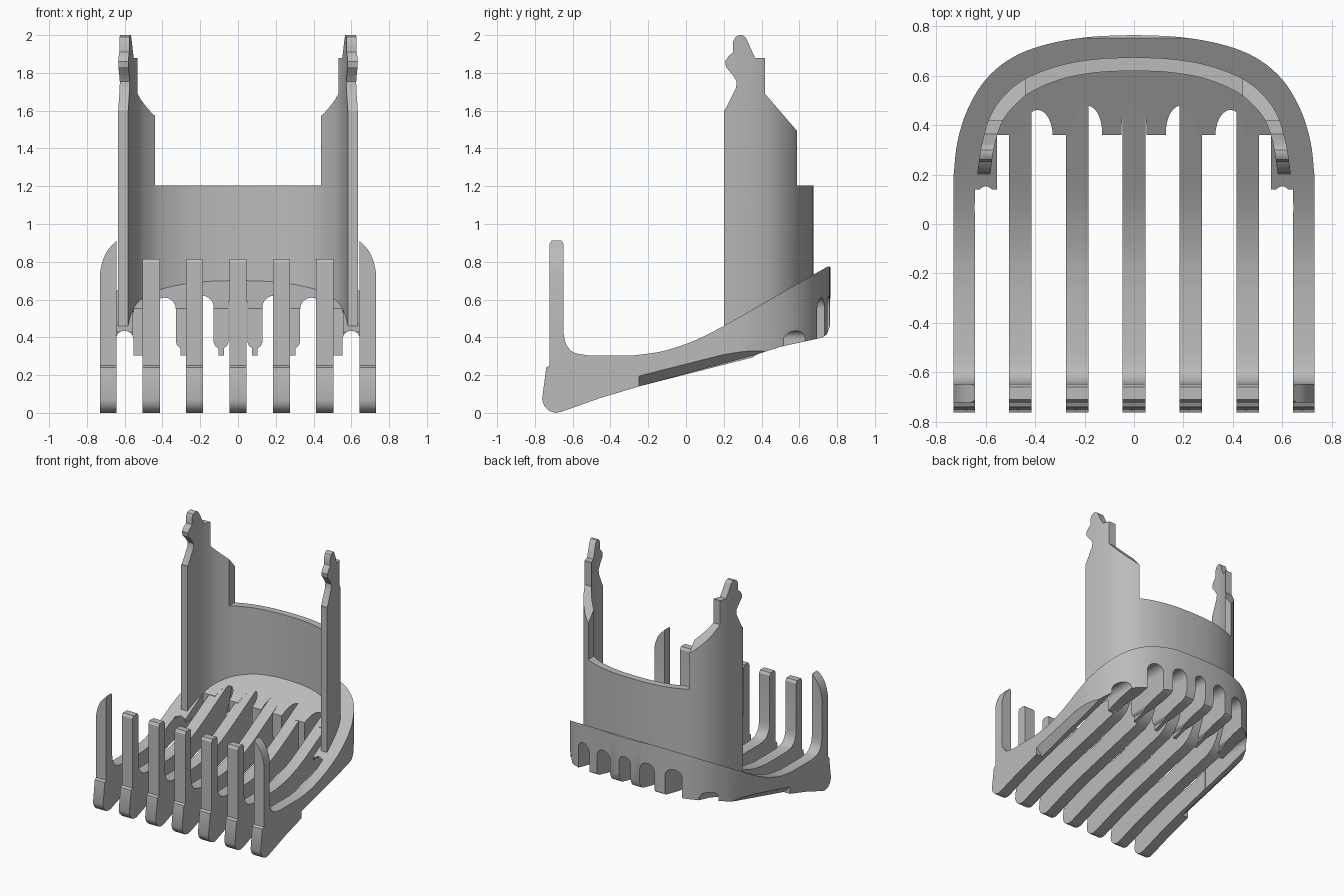
import bpy, bmesh, math
from mathutils import Vector

if "Cube" in bpy.data.objects:
    bpy.data.objects.remove(bpy.data.objects["Cube"])

grey = bpy.data.materials.new("plain_grey")
grey.diffuse_color = (0.5, 0.5, 0.5, 1)
grey.use_nodes = True
grey.node_tree.nodes["Principled BSDF"].inputs["Base Color"].default_value = grey.diffuse_color


def mesh_object(name, bm):
    bmesh.ops.recalc_face_normals(bm, faces=bm.faces)
    me = bpy.data.meshes.new(name)
    bm.to_mesh(me)
    bm.free()
    me.materials.append(grey)
    ob = bpy.data.objects.new(name, me)
    bpy.context.collection.objects.link(ob)
    return ob


def prism(name, pts, axis, lo, hi):
    """Extrude a 2D outline along x (y,z points), y (x,z) or z (x,y)."""
    place = {'x': lambda p, t: (t, p[0], p[1]),
             'y': lambda p, t: (p[0], t, p[1]),
             'z': lambda p, t: (p[0], p[1], t)}[axis]
    bm = bmesh.new()
    a = [bm.verts.new(place(p, lo)) for p in pts]
    b = [bm.verts.new(place(p, hi)) for p in pts]
    bm.faces.new(a)
    bm.faces.new(b)
    n = len(pts)
    for i in range(n):
        bm.faces.new((a[i], a[(i + 1) % n], b[(i + 1) % n], b[i]))
    return mesh_object(name, bm)


def box(x0, x1, y0, y1, z0, z1):
    return prism("cutter", [(x0, y0), (x1, y0), (x1, y1), (x0, y1)], 'z', z0, z1)


def boolean(ob, cutter, op):
    mod = ob.modifiers.new("cut", 'BOOLEAN')
    mod.operation, mod.solver, mod.object = op, 'EXACT', cutter
    bpy.context.view_layer.objects.active = ob
    bpy.ops.object.modifier_apply(modifier=mod.name)
    bpy.data.objects.remove(cutter)


def smooth(ob):
    bpy.ops.object.select_all(action='DESELECT')
    ob.select_set(True)
    bpy.context.view_layer.objects.active = ob
    bpy.ops.object.shade_smooth_by_angle(angle=math.radians(30))


def spline(pts, n=5):
    """Catmull-Rom curve through 2D points."""
    p = [Vector(q) for q in pts]
    p = [2 * p[0] - p[1]] + p + [2 * p[-1] - p[-2]]
    out = []
    for i in range(1, len(p) - 2):
        a, b, c, d = p[i - 1:i + 3]
        for k in range(n):
            t = k / n
            out.append(0.5 * (2 * b + (c - a) * t + (2 * a - 5 * b + 4 * c - d) * t * t
                              + (3 * b - a - 3 * c + d) * t ** 3))
    return out + [p[-2]]


def arch_curve(half):
    """Complete a right-hand half curve, ending on x = 0, with its mirror image."""
    right = spline(half)
    return right + [Vector((-q.x, q.y)) for q in reversed(right[:-1])]


def comb_profile(top, rear):
    """Side outline shared by the teeth and the rails."""
    nose = [(-0.69, 0), (-0.725, 0.01), (-0.75, 0.035), (-0.762, 0.07), (-0.74, 0.24), (-0.722, 0.25)]
    finger = [(-0.722, top - 0.02), (-0.71, top), (-0.66, top), (-0.648, top - 0.02)]
    fillet = spline([(-0.648, 0.42), (-0.635, 0.365), (-0.595, 0.32), (-0.52, 0.305)], 4)
    rise = spline([(-0.27, 0.305), (-0.13, 0.325), (0, 0.365), (0.1, 0.408), (0.2, 0.46)], 4)
    return nose + finger + fillet + rise + rear + [(-0.25, 0.14), (-0.45, 0.08), (-0.66, 0.006)]


# Frame: two side rails joined by a sloping rear band
outer = arch_curve([(0.73, 0.2), (0.715, 0.33), (0.675, 0.46), (0.6, 0.585), (0.49, 0.675),
                    (0.35, 0.728), (0.18, 0.757), (0, 0.765)])
inner = [(-0.73, -0.8), (-0.643, -0.8), (-0.643, 0.14), (-0.555, 0.14), (-0.555, 0.36)]
plan = outer + inner + [(-x, y) for x, y in reversed(inner)]
frame = prism("rail_frame", plan, 'z', -0.1, 1.0)
rear = [(0.752, 0.776), (0.775, 0.77), (0.775, 0.55), (0.762, 0.46), (0.745, 0.415), (0.72, 0.398),
        (0.5, 0.35), (0.36, 0.305)]
boolean(frame, prism("cutter", comb_profile(0.915, rear), 'x', -0.9, 0.9), 'INTERSECT')
# Rounded shoulders on the outer fingers
shoulder = spline([(0.731, 0.74), (0.718, 0.8), (0.69, 0.86), (0.64, 0.915)])
front = [Vector((0.731, -0.1))] + shoulder + [Vector((0.6, 1.0))]
front += [Vector((-q.x, q.y)) for q in reversed(front)]
boolean(frame, prism("cutter", front, 'y', -0.9, 0.9), 'INTERSECT')
# Arched slots through the band
slots = [(0, 0.05, 0.625)]
for s in (-1, 1):
    slots += [(s * 0.19, 0.061, 0.62), (s * 0.39, 0.061, 0.61), (s * 0.6, 0.046, 0.435)]
for cx, r, top in slots:
    arc = [(cx + r * math.cos(a), top - r + r * math.sin(a))
           for a in [math.pi * k / 12 for k in range(13)]]
    flare = [(-r, 0.375), (-r - 0.008, 0.355), (-r - 0.025, 0.342), (-r - 0.025, 0.2)]
    pts = arc + [(cx + x, z) for x, z in flare] + [(cx - x, z) for x, z in reversed(flare)]
    if abs(cx) > 0.5:
        pts = arc + [(cx - r, 0.1), (cx + r, 0.1)]
    boolean(frame, prism("cutter", pts, 'y', 0.05, 1.0), 'DIFFERENCE')
# Chamfer under each rail
for s in (-1, 1):
    bm = bmesh.new()
    for y, z in ((-0.25, 0.14), (0.5, 0.33)):
        for x, dz in ((0.75, 0.075), (0.75, -0.1), (0.655, -0.1), (0.665, -0.01)):
            bm.verts.new((s * x, y, z + dz))
    bmesh.ops.convex_hull(bm, input=bm.verts)
    boolean(frame, mesh_object("cutter", bm), 'DIFFERENCE')
smooth(frame)

# Five inner teeth
tooth_rear = [(0.53, 0.642), (0.51, 0.56), (0.48, 0.46), (0.45, 0.385), (0.41, 0.33), (0.35, 0.293)]
for i in range(-2, 3):
    x = i * 0.23
    smooth(prism("tooth_%d" % (i + 3), comb_profile(0.815, tooth_rear), 'x', x - 0.046, x + 0.046))

# Curved upright wall with a clip wing at each end
wall_out = arch_curve([(0.635, 0.2), (0.617, 0.32), (0.585, 0.43), (0.53, 0.515), (0.44, 0.588),
                       (0.3, 0.642), (0.15, 0.668), (0, 0.675)])
wall_in = arch_curve([(0.582, 0.2), (0.566, 0.31), (0.535, 0.41), (0.485, 0.478), (0.41, 0.538),
                      (0.28, 0.59), (0.14, 0.614), (0, 0.62)])
wall = prism("wall", wall_out + wall_in[::-1], 'z', 0.3, 2.1)
wing = [(0.19, 0.44), (0.19, 1.6), (0.205, 1.6), (0.265, 1.72), (0.268, 1.755), (0.25, 1.785), (0.212, 1.83),
        (0.207, 1.86), (0.225, 1.888), (0.25, 1.91), (0.25, 1.965), (0.262, 1.99), (0.28, 2.0),
        (0.3, 2.0), (0.318, 1.985), (0.365, 1.88), (0.418, 1.88), (0.418, 1.69), (0.59, 1.49),
        (0.7, 1.36), (0.7, 0.72)]
boolean(wall, prism("cutter", wing, 'x', -0.9, 0.9), 'INTERSECT')
boolean(wall, box(-0.44, 0.44, 0, 1, 1.205, 2.5), 'DIFFERENCE')
smooth(wall)
